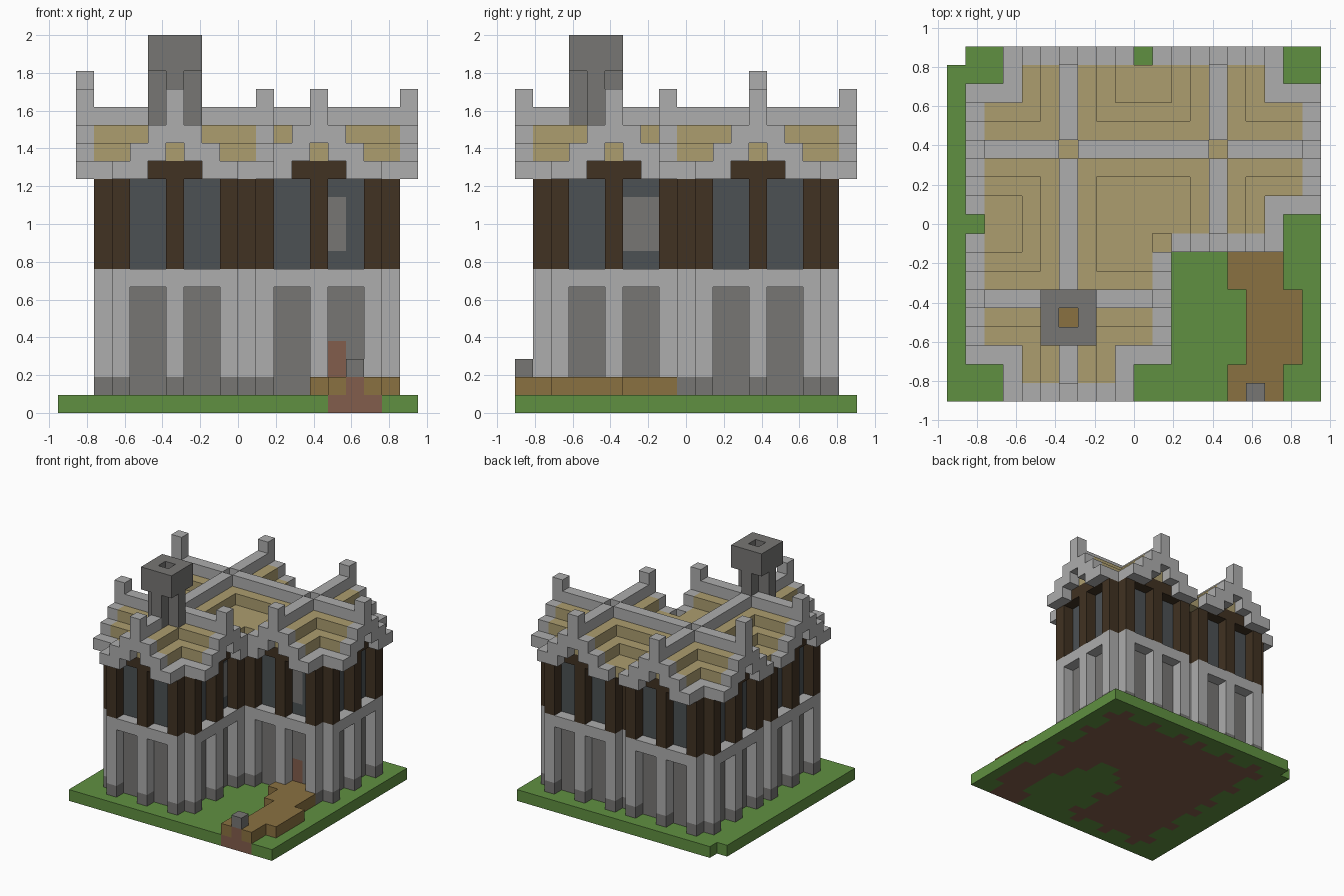
import bpy
import bmesh

if "Cube" in bpy.data.objects:
    bpy.data.objects.remove(bpy.data.objects["Cube"], do_unlink=True)

U = 2 / 21  # edge of one block

# Colours (sRGB 0-255)
PALETTE = {
    "grass": (96, 144, 65), "dirt": (130, 93, 76), "path": (138, 113, 65),
    "light_stone": (173, 173, 173), "grey_stone": (119, 118, 116),
    "dark_timber": (65, 50, 34), "slate_panel": (76, 81, 84), "thatch": (172, 157, 111),
}


def linear(c):
    c /= 255
    return c / 12.92 if c < 0.04045 else ((c + 0.055) / 1.055) ** 2.4


def make_material(name, rgb):
    mat = bpy.data.materials.new(name)
    colour = [linear(c) for c in rgb] + [1]
    mat.use_nodes = True
    mat.diffuse_color = colour
    shader = next(n for n in mat.node_tree.nodes if n.type == "BSDF_PRINCIPLED")
    shader.inputs["Base Color"].default_value = colour
    shader.inputs["Roughness"].default_value = 0.9
    return mat


MATERIALS = {n: make_material(n, rgb) for n, rgb in PALETTE.items()}
blocks = {}  # (i, j, k) -> (part, colour)


def rect(i0, i1, j0, j1):
    return {(i, j) for i in range(i0, i1 + 1) for j in range(j0, j1 + 1)}


def put(part, colour, plan, k0, k1):
    for i, j in plan:
        for k in range(k0, k1 + 1):
            blocks[i, j, k] = (part, colour)


# Four gabled wings: axis the ridge runs along, ridge position, first and last roof row
WINGS = [(1, 6, 0, 18), (1, 14, 8, 18), (0, 13, 1, 19), (0, 5, 1, 11)]


def wing_cell(axis, along, across):
    return (along, across) if axis == 0 else (across, along)


def wing_plan(wing, inset):
    axis, ridge, first, last = wing
    return {wing_cell(axis, a, ridge + d)
            for a in range(first + inset, last - inset + 1) for d in range(-3, 4)}


roof_plan = rect(2, 17, 9, 9) | rect(10, 10, 2, 17)
wall_plan = rect(3, 16, 9, 9) | rect(10, 10, 3, 16)
for w in WINGS:
    roof_plan |= wing_plan(w, 0)
    wall_plan |= wing_plan(w, 1)

# Recessed bays between the pillars at each wing end, and the panels behind them
bays, panels = set(), set()
for axis, ridge, first, last in WINGS:
    for end, step in ((first + 1, 1), (last - 1, -1)):
        for d in (-2, -1, 1, 2):
            bays.add(wing_cell(axis, end, ridge + d))
            panels.add(wing_cell(axis, end + step, ridge + d))
standing = wall_plan - bays
panels &= standing

# Ground slab, dirt under the house and the path
path_plan = (rect(15, 17, 0, 1) | rect(16, 18, 2, 5) | rect(15, 17, 6, 7)
             | rect(14, 17, 8, 8) | rect(15, 16, 9, 9))
put("ground", "grass", rect(0, 19, 0, 18) - {(0, 18)}, 0, 0)
put("ground", "dirt", standing | path_plan, 0, 0)

# Lower storey: stone pillars with grey feet, grey panels, a projecting beam
put("lower_walls", "light_stone", standing, 2, 6)
put("lower_walls", "grey_stone", standing, 1, 1)
put("lower_walls", "grey_stone", panels, 1, 6)
put("lower_walls", "light_stone", wall_plan, 7, 7)
put("door", "dirt", {(15, 10)}, 2, 3)

# Upper storey: timber pillars with slate panels and two grey windows
put("upper_walls", "dark_timber", standing, 8, 12)
put("upper_walls", "slate_panel", panels, 8, 12)
put("windows", "grey_stone", {(15, 10)} | rect(9, 9, 6, 7), 9, 11)

# Raised path and its marker stone
put("path", "path", path_plan, 1, 1)
put("path", "dirt", {(16, 0)}, 1, 1)
put("marker_stone", "grey_stone", {(16, 0)}, 2, 2)

# Stepped roof height from the nearest ridge
height = {c: 13 for c in roof_plan}
for w in WINGS:
    axis, ridge = w[:2]
    for c in wing_plan(w, 0):
        height[c] = max(height[c], 16 - abs(c[1 - axis] - ridge))
for c in rect(9, 11, 8, 10) - {(11, 8)}:
    height[c] = 14
height[6, 13] = height[14, 13] = 15  # sunken ridge crossings

inside = roof_plan | {(1, 9), (10, 18), (12, 7)}
for (i, j), top in height.items():
    around = rect(i - 1, i + 1, j - 1, j + 1)
    cell = {(i, j)}
    put("roof", "thatch", cell, 13, top)
    if top == 16:
        put("roof_ridges", "light_stone", cell, 16, 16)
    if top > 13 and (i, j) in wall_plan:
        put("upper_walls", "dark_timber", cell, 13, 13)
    if top == 13 and not around <= inside:
        put("roof_eaves", "light_stone", cell, 13, 13)

# Stepped gable trims with a post on every peak
for axis, ridge, first, last in WINGS:
    for end in (first, last):
        for d in range(-3, 4):
            c = wing_cell(axis, end, ridge + d)
            if c == (11, 8):
                continue
            top = 16 - abs(d)
            for k in range(13, 17):
                blocks.pop((*c, k), None)
            put("gable_trim", "light_stone", {c}, max(13, top - 1), top)
        tall = 18 if (axis, ridge, end) == (0, 13, 1) else 17
        put("gable_posts", "light_stone", {wing_cell(axis, end, ridge)}, 17, tall)

# Chimney: cross-shaped stem, square head, open flue
flue = {(6, 4)}
stem = (rect(5, 7, 4, 4) | rect(6, 6, 3, 5)) - flue
put("chimney", "grey_stone", stem, 15, 18)
put("chimney", "grey_stone", rect(5, 7, 3, 5) - flue, 19, 20)
blocks.pop((6, 4, 16), None)
put("flue_floor", "path", flue, 15, 15)


# Turn the blocks into one mesh per part, keeping only the outer faces
def build_part(part):
    cells = {c: col for c, (p, col) in blocks.items() if p == part}
    colours = sorted(set(cells.values()))
    bm = bmesh.new()
    verts = {}

    def vertex(p):
        if p not in verts:
            verts[p] = bm.verts.new(((p[0] - 10) * U, (p[1] - 9.5) * U, p[2] * U))
        return verts[p]

    for c, colour in cells.items():
        for axis in range(3):
            for side in (0, 1):
                near = list(c)
                near[axis] += 2 * side - 1
                if tuple(near) in blocks:
                    continue
                loop = []
                for a, b in ((0, 0), (1, 0), (1, 1), (0, 1)):
                    p = list(c)
                    p[axis] += side
                    p[(axis + 1) % 3] += a
                    p[(axis + 2) % 3] += b
                    loop.append(vertex(tuple(p)))
                face = bm.faces.new(loop if side else loop[::-1])
                face.material_index = colours.index(colour)
    bmesh.ops.dissolve_limit(bm, angle_limit=0.01, verts=bm.verts[:],
                             edges=bm.edges[:], delimit={"MATERIAL"})
    mesh = bpy.data.meshes.new(part)
    bm.to_mesh(mesh)
    bm.free()
    for colour in colours:
        mesh.materials.append(MATERIALS[colour])
    bpy.context.scene.collection.objects.link(bpy.data.objects.new(part, mesh))


for part in sorted({p for p, _ in blocks.values()}):
    build_part(part)
